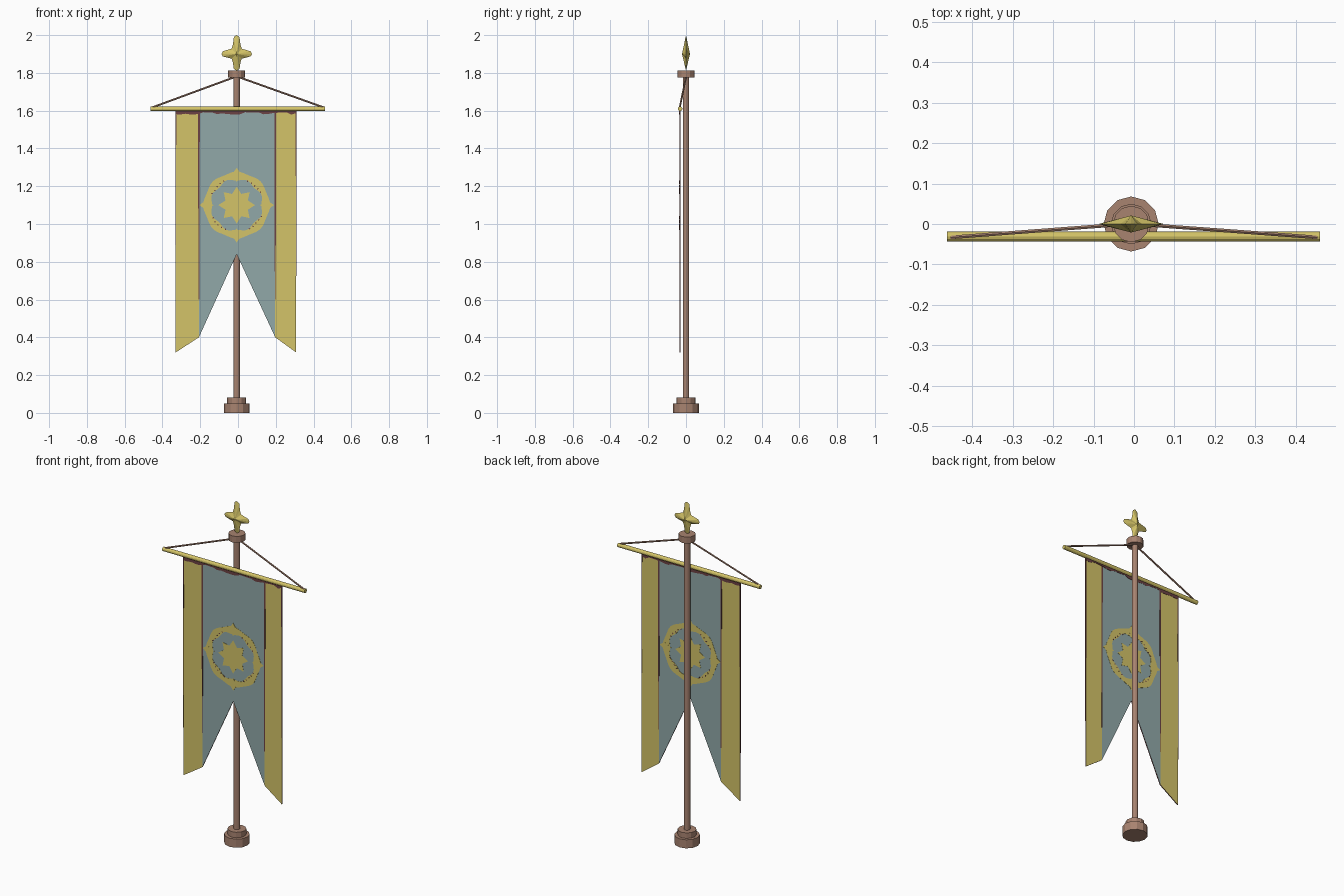
import bpy, bmesh, math, random
from mathutils import Vector

if "Cube" in bpy.data.objects:
    bpy.data.objects.remove(bpy.data.objects["Cube"], do_unlink=True)

random.seed(4)
CX = -0.007       # pole axis
CLOTH_Y = -0.032  # plane of the hanging cloth


def material(name, *srgb):
    lin = [((c / 255 + 0.055) / 1.055) ** 2.4 for c in srgb] + [1]
    m = bpy.data.materials.new(name)
    m.use_nodes = True
    m.diffuse_color = lin
    m.node_tree.nodes["Principled BSDF"].inputs["Base Color"].default_value = lin
    return m


gold = material("gold", 212, 196, 104)
teal = material("dusty teal", 145, 169, 169)
wood = material("brown wood", 168, 131, 112)
maroon = material("dark maroon", 108, 66, 68)


def add_object(name, bm, *mats):
    mesh = bpy.data.meshes.new(name)
    bm.to_mesh(mesh)
    bm.free()
    for m in mats:
        mesh.materials.append(m)
    ob = bpy.data.objects.new(name, mesh)
    bpy.context.collection.objects.link(ob)
    return ob


def rod(name, a, b, radius, mat, sides=12):
    a, b = Vector(a), Vector(b)
    bm = bmesh.new()
    bmesh.ops.create_cone(bm, cap_ends=True, segments=sides, radius1=radius,
                          radius2=radius, depth=(b - a).length)
    ob = add_object(name, bm, mat)
    ob.location = (a + b) / 2
    ob.rotation_euler = (b - a).to_track_quat("Z", "Y").to_euler()
    return ob


def plate(name, polys, thickness, *mats, indices=None, rim=0):
    """Flat x-z polygons thickened about the cloth plane."""
    bm = bmesh.new()
    for i, poly in enumerate(polys):
        f = bm.faces.new([bm.verts.new((x, CLOTH_Y, z)) for x, z in poly])
        f.material_index = indices[i] if indices else 0
    bmesh.ops.remove_doubles(bm, verts=bm.verts, dist=0.0002)
    ob = add_object(name, bm, *mats)
    mod = ob.modifiers.new("thickness", "SOLIDIFY")
    mod.thickness = thickness
    mod.offset = 0
    mod.material_offset_rim = rim
    return ob


# Pole, stepped base and cap
for name, z0, z1, r in [("base_foot", 0, 0.05, 0.068), ("base_step", 0.05, 0.082, 0.05),
                        ("pole", 0.08, 1.78, 0.017), ("pole_cap", 1.775, 1.813, 0.045)]:
    rod(name, (CX, 0, z0), (CX, 0, z1), r, wood)

# Crossbar and the two cords that hold it
rod("crossbar", (-0.462, -0.031, 1.61), (0.46, -0.031, 1.61), 0.012, gold)
for name, side in [("right_cord", -1), ("left_cord", 1)]:
    rod(name, (side * 0.452, -0.033, 1.618), (CX + side * 0.01, 0, 1.778), 0.005, wood, 6)

# Four-armed finial: ridged fan on both sides of a rounded outline
quarter = [(0.081, 0), (0.074, 0.014), (0.055, 0.02), (0.027, 0.028),
           (0.02, 0.05), (0.015, 0.09), (0, 0.1)]
upper = quarter + [(-x, z) for x, z in quarter[-2::-1]]
outline = upper + [(x, -z * 0.88) for x, z in upper[-2:0:-1]]
bm = bmesh.new()
rim = [bm.verts.new((CX + x, 0, 1.9 + z)) for x, z in outline]
for y in (-0.021, 0.021):
    tip = bm.verts.new((CX, y, 1.9))
    for i, v in enumerate(rim):
        bm.faces.new((v, rim[(i + 1) % len(rim)], tip))
bmesh.ops.recalc_face_normals(bm, faces=bm.faces)
add_object("finial", bm, gold)

# Swallow-tailed cloth with gold side bands and a dark edge
TOP, XL, XR = 1.602, -0.207, 0.197
plate("banner_cloth",
      [[(-0.33, TOP), (-0.33, 0.32), (XL, 0.4), (XL, TOP)],
       [(XL, TOP), (XL, 0.4), (CX, 0.84), (CX, TOP)],
       [(CX, TOP), (CX, 0.84), (XR, 0.4), (XR, TOP)],
       [(XR, TOP), (XR, 0.4), (0.308, 0.32), (0.308, TOP)]],
      0.005, gold, teal, maroon, indices=[0, 1, 1, 0], rim=2)

# Seams, tapering downward, and the ragged hem under the crossbar
for name, x in [("right_seam", XL), ("left_seam", XR)]:
    plate(name, [[(x - 0.005, TOP), (x - 0.002, 0.6), (x + 0.002, 0.6), (x + 0.005, TOP)]],
          0.007, maroon)
for name, x, w in [("right_edge_trim", -0.331, 0.005), ("left_edge_trim", 0.309, -0.005)]:
    plate(name, [[(x, TOP), (x, 0.6), (x + w, TOP)]], 0.007, maroon)
n = 26
hem = [(-0.329 + 0.636 * i / n, 1.586 + random.uniform(-0.008, 0.007)) for i in range(n + 1)]
plate("top_hem", [[(a[0], TOP), a, b, (b[0], TOP)] for a, b in zip(hem, hem[1:])],
      0.008, maroon)


# Emblem: ring, compass diamonds, eight-pointed sun and stitch marks
def polar(r, a):
    return (CX + r * math.cos(a), 1.1 + r * math.sin(a))


N = 64
angles = [math.tau * i / N for i in range(N + 1)]
inner = [polar(0.136 - 0.006 * math.cos(8 * a), a) for a in angles]
outer = [polar(0.174 + 0.004 * math.cos(8 * a), a) for a in angles]
plate("emblem_ring", [[outer[i], outer[i + 1], inner[i + 1], inner[i]] for i in range(N)],
      0.007, gold)

diamonds, stitches = [], []
for k in range(4):
    a = k * math.pi / 2
    diamonds.append([polar(0.198, a), polar(0.168, a + 0.13),
                     polar(0.122, a), polar(0.168, a - 0.13)])
    for j in (-0.32, -0.16, 0, 0.16, 0.32):
        b = a + math.pi / 4 + j
        r = 0.138 + random.uniform(-0.004, 0.004)
        stitches.append([polar(r, b), polar(r + 0.007, b + 0.02),
                         polar(r + 0.007, b + 0.06), polar(r, b + 0.04)])
plate("emblem_diamonds", diamonds, 0.0074, gold)
plate("emblem_stitches", stitches, 0.0082, maroon)

sun = []
for k in range(8):
    a = k * math.pi / 4
    sun.append([polar(0, 0), polar(0.064, a - math.pi / 8),
                polar(0.097, a), polar(0.064, a + math.pi / 8)])
plate("emblem_sun", sun, 0.007, gold)
